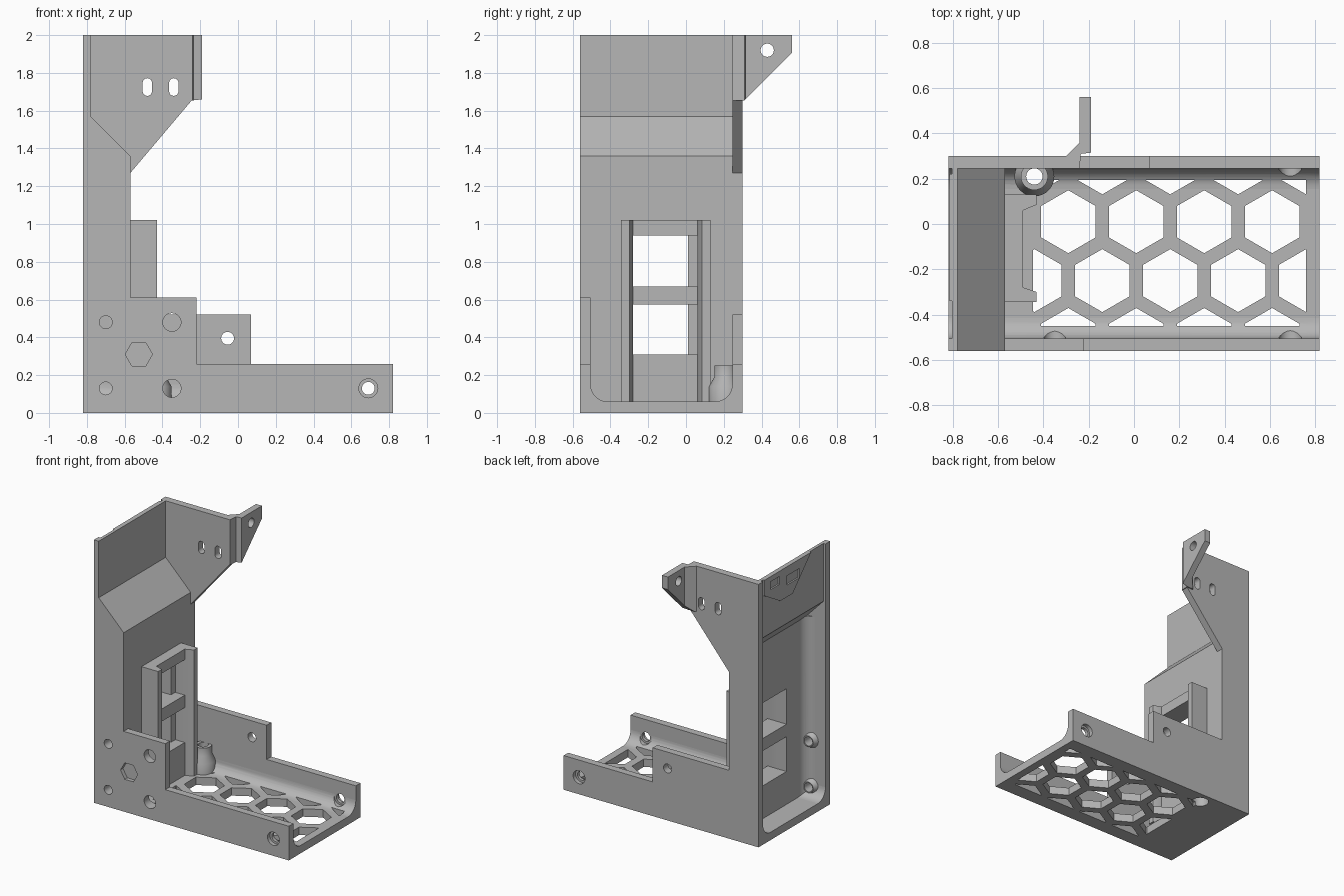
import bpy, bmesh
from math import sin, cos, pi
from mathutils import Vector, Matrix

cube = bpy.data.objects.get("Cube")
if cube:
    bpy.data.objects.remove(cube)

grey = bpy.data.materials.new("plain grey")
grey.use_nodes = True
tone = (0.47, 0.47, 0.47, 1)
grey.diffuse_color = tone
grey.node_tree.nodes["Principled BSDF"].inputs["Base Color"].default_value = tone

PLACE = {"x": lambda u, v, w: (w, u, v),
         "y": lambda u, v, w: (u, w, v),
         "z": lambda u, v, w: (u, v, w)}
parts = []


def finish(name, bm, keep):
    bmesh.ops.recalc_face_normals(bm, faces=bm.faces)
    mesh = bpy.data.meshes.new(name)
    bm.to_mesh(mesh)
    bm.free()
    mesh.materials.append(grey)
    ob = bpy.data.objects.new(name, mesh)
    bpy.context.collection.objects.link(ob)
    if keep:
        parts.append(ob)
    else:
        ob.hide_render = True
    return ob


def prism(name, outlines, axis, a, b, keep=True):
    """Extrude one or more outlines along an axis from a to b."""
    bm = bmesh.new()
    for outline in outlines:
        low = [bm.verts.new(PLACE[axis](u, v, a)) for u, v in outline]
        high = [bm.verts.new(PLACE[axis](u, v, b)) for u, v in outline]
        bm.faces.new(low)
        bm.faces.new(high)
        for i in range(len(low)):
            j = (i + 1) % len(low)
            bm.faces.new((low[i], low[j], high[j], high[i]))
    return finish(name, bm, keep)


def lathe(name, profile, origin, direction):
    """Solid of revolution from (radius, height) pairs."""
    bm = bmesh.new()
    n = 32
    rings = [[bm.verts.new((r * cos(2 * pi * k / n), r * sin(2 * pi * k / n), h))
              for k in range(n)] for r, h in profile]
    bm.faces.new(rings[0])
    bm.faces.new(rings[-1])
    for low, high in zip(rings, rings[1:]):
        for k in range(n):
            j = (k + 1) % n
            bm.faces.new((low[k], low[j], high[j], high[k]))
    turn = Vector((0, 0, 1)).rotation_difference(Vector(direction)).to_matrix().to_4x4()
    bm.transform(Matrix.Translation(origin) @ turn)
    return finish(name, bm, True)


def boolean(targets, tool, mode="DIFFERENCE"):
    for ob in targets:
        mod = ob.modifiers.new("cut", "BOOLEAN")
        mod.operation, mod.object, mod.solver = mode, tool, "EXACT"
        bpy.context.view_layer.objects.active = ob
        bpy.ops.object.modifier_apply(modifier=mod.name)
    bpy.data.objects.remove(tool)


def rect(u0, u1, v0, v1):
    return [(u0, v0), (u1, v0), (u1, v1), (u0, v1)]


def ngon(u, v, r, n=28, start=0.0):
    return [(u + r * cos(start + 2 * pi * k / n), v + r * sin(start + 2 * pi * k / n))
            for k in range(n)]


def slot(u, v, r, half):
    return [(u + s * r * cos(pi * k / 8), v + s * (half + r * sin(pi * k / 8)))
            for s in (1, -1) for k in range(9)]


def cove(u, v, su, sv, r):
    """Concave quarter fillet sitting in the corner (u, v)."""
    arc = [(u + su * r * (1 - sin(pi / 2 * k / 8)), v + sv * r * (1 - cos(pi / 2 * k / 8)))
           for k in range(9)]
    return [(u, v)] + arc


L, R = -0.82, 0.82            # ends of the tray
F, FI, BI, B = -0.56, -0.505, 0.245, 0.30   # wall faces, front to back
FLOOR = 0.06
BACK = -0.65                  # rear face of the tower panel

# Walls and floor
front_wall = prism("front_wall", [[(L, 0), (R, 0), (R, 0.26), (-0.22, 0.26), (-0.22, 0.61),
                   (-0.57, 0.61), (-0.57, 1.36), (-0.78, 1.57), (-0.78, 2), (L, 2)]], "y", F, FI)
back_wall = prism("back_wall", [[(L, 0), (R, 0), (R, 0.26), (0.07, 0.26), (0.07, 0.52),
                  (-0.57, 0.52), (-0.57, 1.27), (-0.24, 1.66), (-0.24, 2), (L, 2)]], "y", BI, B)
floor = prism("floor", [rect(FI, BI, 0, FLOOR)], "x", L, R)
floor_coves = prism("floor_coves", [cove(FI, FLOOR, 1, 1, 0.09),
                                    cove(BI, FLOOR, -1, 1, 0.09)], "x", L, R)

# Bent tower panel with two windows
panel = prism("tower_panel", [[(-0.57, 0.03), (-0.57, 1.36), (-0.78, 1.57), (-0.78, 2),
              (-0.803, 2), (-0.803, 1.56), (BACK, 1.40), (BACK, 0.03)]], "y", FI, BI)
tower_coves = prism("tower_coves", [cove(BACK, FI, -1, 1, 0.08), cove(BACK, BI, -1, -1, 0.03)],
                    "z", FLOOR, 1.42)
boolean([panel], prism("window_cutter", [rect(-0.28, 0.01, 0.31, 0.575),
                       rect(-0.28, 0.01, 0.67, 0.94)], "x", -0.7, -0.5, False))

# Raised stiffener with two slots near the tower top
stiffener = prism("top_stiffener", [[(0.22, 2), (0.22, 1.88), (0.03, 1.77), (-0.12, 1.77),
                                     (-0.34, 2)]], "x", -0.815, -0.80)
boolean([stiffener], prism("slot_cutter", [rect(0.04, 0.15, 1.9, 1.96),
                           rect(-0.2, -0.05, 1.86, 1.93)], "x", -0.83, -0.79, False))

# Window frame: two cheeks with bars between them
for side, outer, inner, lip in (("front", -0.345, -0.28, -0.30), ("back", 0.13, 0.06, 0.085)):
    prism(side + "_cheek", [[(-0.57, outer), (-0.43, outer), (-0.43, lip), (-0.49, inner),
                             (-0.57, inner)]], "z", FLOOR, 1.02)
prism("frame_bars", [rect(-0.28, 0.06, lo, hi) for lo, hi in
                     ((FLOOR, 0.31), (0.575, 0.67), (0.94, 1.02))], "x", -0.57, -0.49)

# Hexagon grille in the floor, trimmed to a rectangle
pitch, hexes = 0.30, []
for row in range(4):
    shift = 0.15 if row % 2 else 0
    for col in range(5):
        hexes.append(ngon(-0.44 + pitch * col + shift, 0.27 - 0.26 * row, 0.139, 6, pi / 2))
grille = prism("grille_cutter", hexes, "z", -0.1, 0.2, False)
boolean([grille], prism("grille_limit", [rect(-0.445, 0.76, -0.45, 0.195)], "z", -0.05, 0.15, False),
        "INTERSECT")
boolean([floor, floor_coves], grille)

# Screw post with a counterbored hole
post = lathe("screw_post", [(0.088, 0.03), (0.088, 0.14), (0.06, 0.19), (0.06, 0.25)],
             (-0.44, 0.21, 0), (0, 0, 1))
boolean([post, floor, floor_coves, back_wall],
        prism("bore_cutter", [ngon(-0.44, 0.21, 0.06)], "z", -0.1, 0.1, False))
boolean([post, floor, floor_coves],
        prism("hole_cutter", [ngon(-0.44, 0.21, 0.036)], "z", -0.1, 0.4, False))

# Conical bosses behind the tower
bosses = [lathe("tower_boss", [(0.065, -0.01), (0.042, 0.035)], (-0.7, FI, z), (0, 1, 0))
          for z in (0.48, 0.13)]

# Screw holes through the walls
boolean([front_wall, floor_coves, tower_coves] + bosses,
        prism("front_hole_cutter", [ngon(-0.7, 0.48, 0.034), ngon(-0.7, 0.13, 0.034),
              ngon(-0.35, 0.48, 0.048), ngon(-0.35, 0.13, 0.048), ngon(0.69, 0.13, 0.034)],
              "y", -0.7, -0.3, False))
boolean([back_wall],
        prism("back_hole_cutter", [ngon(0.69, 0.13, 0.034), ngon(-0.055, 0.395, 0.034),
              slot(-0.48, 1.725, 0.025, 0.022), slot(-0.34, 1.725, 0.025, 0.022)],
              "y", 0.1, 0.4, False))

# Screw head clearances in the coves, sinks in the walls and a blind hexagon pocket
boolean([floor_coves], prism("clearance_cutter", [ngon(0.69, 0.13, 0.05)],
                             "y", -0.6, 0.35, False))
boolean([front_wall], prism("front_sink_cutter", [ngon(0.69, 0.13, 0.05),
                            ngon(-0.525, 0.31, 0.072, 6)], "y", -0.7, -0.53, False))
boolean([back_wall], prism("back_sink_cutter", [ngon(0.69, 0.13, 0.05)], "y", 0.27, 0.4, False))

# Mounting ear turned out from the back wall
ear = prism("mounting_ear", [[(-0.30, BI), (-0.24, BI), (-0.235, 0.31), (-0.19, 0.315),
            (-0.19, 0.56), (-0.24, 0.56), (-0.24, 0.36), (-0.30, B)]], "z", 1.5, 2)
boolean([ear], prism("ear_slope_cutter", [[(0.2, 1.655), (0.31, 1.655), (0.7, 2.045), (0.7, 1.4),
                                           (0.2, 1.4)]], "x", -0.4, 0, False))
boolean([ear], prism("ear_hole_cutter", [ngon(0.43, 1.92, 0.035)], "x", -0.4, 0, False))

# Smooth the round surfaces, keep edges crisp
bpy.ops.object.select_all(action="DESELECT")
for ob in parts:
    ob.select_set(True)
bpy.context.view_layer.objects.active = parts[0]
bpy.ops.object.shade_smooth_by_angle()
